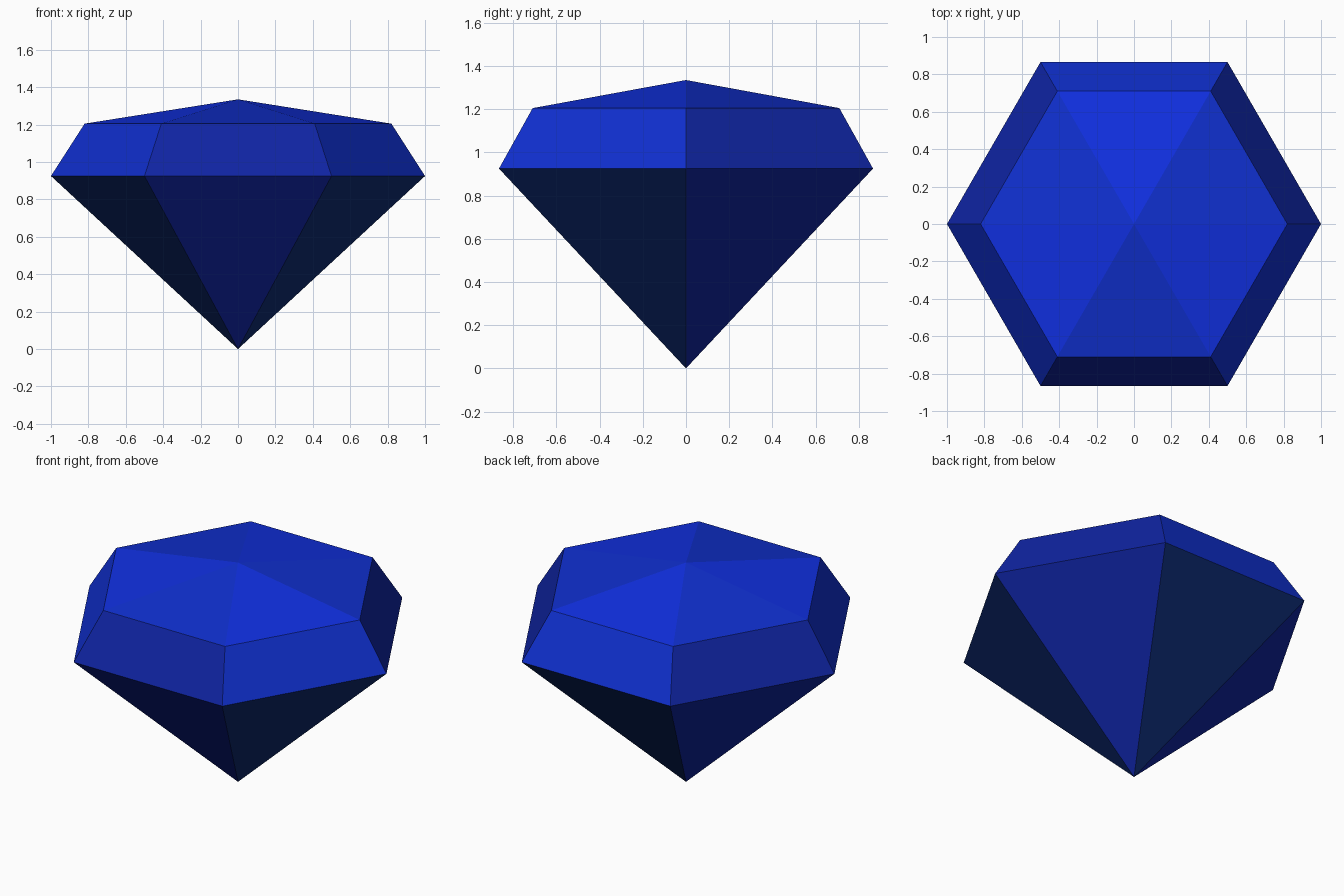
import bpy, bmesh, math

if "Cube" in bpy.data.objects:
    bpy.data.objects.remove(bpy.data.objects["Cube"])


def material(name, rgb):
    m = bpy.data.materials.new(name)
    m.diffuse_color = (*rgb, 1.0)
    m.use_nodes = True
    m.node_tree.nodes["Principled BSDF"].inputs["Base Color"].default_value = m.diffuse_color
    return m


brilliant = material("brilliant blue", (0.0052, 0.0296, 0.77))
bright = material("bright blue", (0.0050, 0.0288, 0.63))
royal = material("royal blue", (0.0048, 0.0176, 0.362))
deep = material("deep navy", (0.0040, 0.0232, 0.165))

SIDES = 6
# Each band of facets: name, lower ring, upper ring (radius, z), alternating colours
BANDS = [
    ("pavilion", (0.0, 0.0), (1.0, 0.925), (royal, deep)),
    ("crown", (1.0, 0.925), (0.82, 1.205), (royal, bright)),
    ("table", (0.82, 1.205), (0.0, 1.335), (bright, brilliant)),
]


def ring(bm, radius, z):
    """A hexagonal ring of vertices, or a single tip when the radius is zero."""
    if radius == 0:
        return [bm.verts.new((0, 0, z))] * SIDES
    return [bm.verts.new((radius * math.cos(math.tau * i / SIDES),
                          radius * math.sin(math.tau * i / SIDES), z))
            for i in range(SIDES)]


def facet_band(name, low, high, colours):
    bm = bmesh.new()
    a, b = ring(bm, *low), ring(bm, *high)
    for i in range(SIDES):
        j = (i + 1) % SIDES
        corners = list(dict.fromkeys((a[i], a[j], b[j], b[i])))
        face = bm.faces.new(corners)
        face.material_index = i % 2      # neighbouring facets alternate
        face.smooth = False
    mesh = bpy.data.meshes.new(name)
    bm.to_mesh(mesh)
    bm.free()
    for m in colours:
        mesh.materials.append(m)
    bpy.context.collection.objects.link(bpy.data.objects.new(name, mesh))


# Pointed base, sloped crown and shallow peaked top of the gem
for band in BANDS:
    facet_band(*band)
